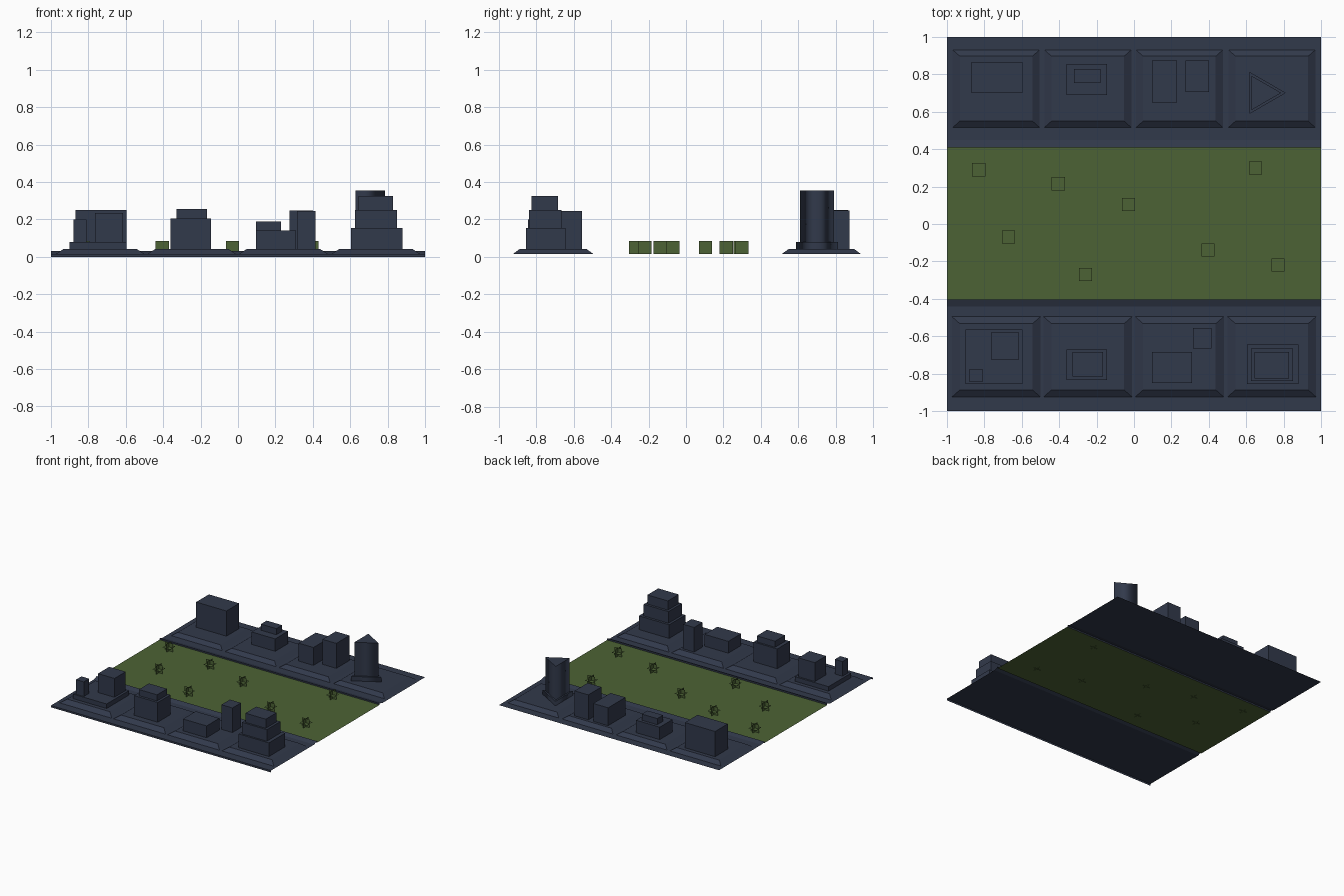
import bpy, bmesh, math

if "Cube" in bpy.data.objects:
    bpy.data.objects.remove(bpy.data.objects["Cube"])


def material(name, rgb):
    m = bpy.data.materials.new(name)
    m.diffuse_color = (*rgb, 1)
    m.use_nodes = True
    m.node_tree.nodes["Principled BSDF"].inputs["Base Color"].default_value = m.diffuse_color
    return m


NAVY = material("slate navy", (0.031, 0.041, 0.070))
GREEN = material("park green", (0.073, 0.124, 0.035))


def finish(bm, name, mat):
    me = bpy.data.meshes.new(name)
    bm.to_mesh(me)
    bm.free()
    me.materials.append(mat)
    ob = bpy.data.objects.new(name, me)
    bpy.context.collection.objects.link(ob)
    return ob


def sheet(name, profile, mat):
    """Sheet across x = -1..1 following (y, z) points."""
    bm = bmesh.new()
    rows = [[bm.verts.new((x, y, z)) for x in (-1, 1)] for y, z in profile]
    for a, b in zip(rows, rows[1:]):
        bm.faces.new((a[0], a[1], b[1], b[0]))
    return finish(bm, name, mat)


def prism(name, lower, upper, z0, z1, mat=NAVY, smooth=False):
    """Closed solid between two counter-clockwise outlines."""
    bm = bmesh.new()
    lo = [bm.verts.new((x, y, z0)) for x, y in lower]
    hi = [bm.verts.new((x, y, z1)) for x, y in upper]
    n = len(lo)
    bm.faces.new(lo[::-1])
    bm.faces.new(hi)
    for i in range(n):
        j = (i + 1) % n
        bm.faces.new((lo[i], lo[j], hi[j], hi[i])).smooth = smooth
    return finish(bm, name, mat)


def rect(x0, x1, y0, y1):
    return [(x0, y0), (x1, y0), (x1, y1), (x0, y1)]


def box(name, x0, x1, y0, y1, z0, z1):
    r = rect(x0, x1, y0, y1)
    return prism(name, r, r, z0, z1)


# Ground sheets with raised kerbs beside the park
sheet("front_road", [(-1, 0), (-1, 0.015), (-0.44, 0.015), (-0.405, 0.03), (-0.405, 0.0165)], NAVY)
sheet("park", [(-0.405, 0.0165), (0.41, 0.0165)], GREEN)
sheet("back_road", [(0.41, 0.0165), (0.41, 0.028), (0.45, 0.018), (1, 0.018)], NAVY)

# Bevelled city blocks
T = 0.043
for side, y0, y1 in (("front", -0.925, -0.495), ("back", 0.512, 0.935)):
    for i, cx in enumerate((-0.737, -0.247, 0.243, 0.737)):
        w, b = 0.237, 0.043
        prism(f"{side}_block_{i + 1}", rect(cx - w, cx + w, y0, y1),
              rect(cx - w + b, cx + w - b, y0 + b - 0.005, y1 - b + 0.005), 0.015, T)

# Front row of buildings
box("podium", -0.90, -0.595, -0.855, -0.565, T, 0.08)
box("podium_tower", -0.765, -0.615, -0.725, -0.58, 0.08, 0.235)
box("podium_small_tower", -0.88, -0.81, -0.845, -0.775, 0.08, 0.20)
box("hall", -0.36, -0.145, -0.835, -0.67, T, 0.205)
box("hall_cap", -0.33, -0.165, -0.815, -0.685, 0.205, 0.255)
box("low_building", 0.095, 0.31, -0.85, -0.685, T, 0.14)
box("slim_tower", 0.315, 0.415, -0.665, -0.555, T, 0.245)
box("stepped_tower_base", 0.605, 0.88, -0.855, -0.645, T, 0.155)
box("stepped_tower_middle", 0.625, 0.85, -0.84, -0.665, 0.155, 0.25)
box("stepped_tower_top", 0.645, 0.83, -0.825, -0.685, 0.25, 0.325)

# Back row of buildings
box("wide_building", -0.87, -0.595, 0.70, 0.865, T, 0.25)
box("capped_building", -0.36, -0.145, 0.69, 0.855, T, 0.145)
box("capped_building_cap", -0.32, -0.18, 0.755, 0.83, 0.145, 0.195)
box("twin_low", 0.095, 0.23, 0.65, 0.875, T, 0.19)
box("twin_high", 0.275, 0.40, 0.705, 0.875, T, 0.248)


# Three-sided tower with smooth sides
def triangle(r):
    return [(0.682 + r * math.cos(a), 0.701 + r * math.sin(a))
            for a in (0, math.tau / 3, 2 * math.tau / 3)]


prism("triangle_base", triangle(0.13), triangle(0.13), T, 0.08, smooth=True)
prism("triangle_tower", triangle(0.105), triangle(0.105), 0.08, 0.355, smooth=True)

# Trees: three crossed square planes each
H, CZ = 0.035, 0.049
TREES = [(-0.83, 0.29), (-0.405, 0.215), (-0.03, 0.105), (0.65, 0.30),
         (-0.67, -0.07), (-0.26, -0.27), (0.395, -0.14), (0.77, -0.22)]
for i, (tx, ty) in enumerate(TREES):
    bm = bmesh.new()
    for axis in range(3):
        corners = []
        for a, b in ((-H, -H), (H, -H), (H, H), (-H, H)):
            p = [a, b]
            p.insert(axis, 0)
            corners.append(bm.verts.new((tx + p[0], ty + p[1], CZ + p[2])))
        f = bm.faces.new(corners)
        f.normal_update()
        if axis == 1:
            f.normal_flip() if f.normal.y > 0 else None
    finish(bm, f"tree_{i + 1}", GREEN)
